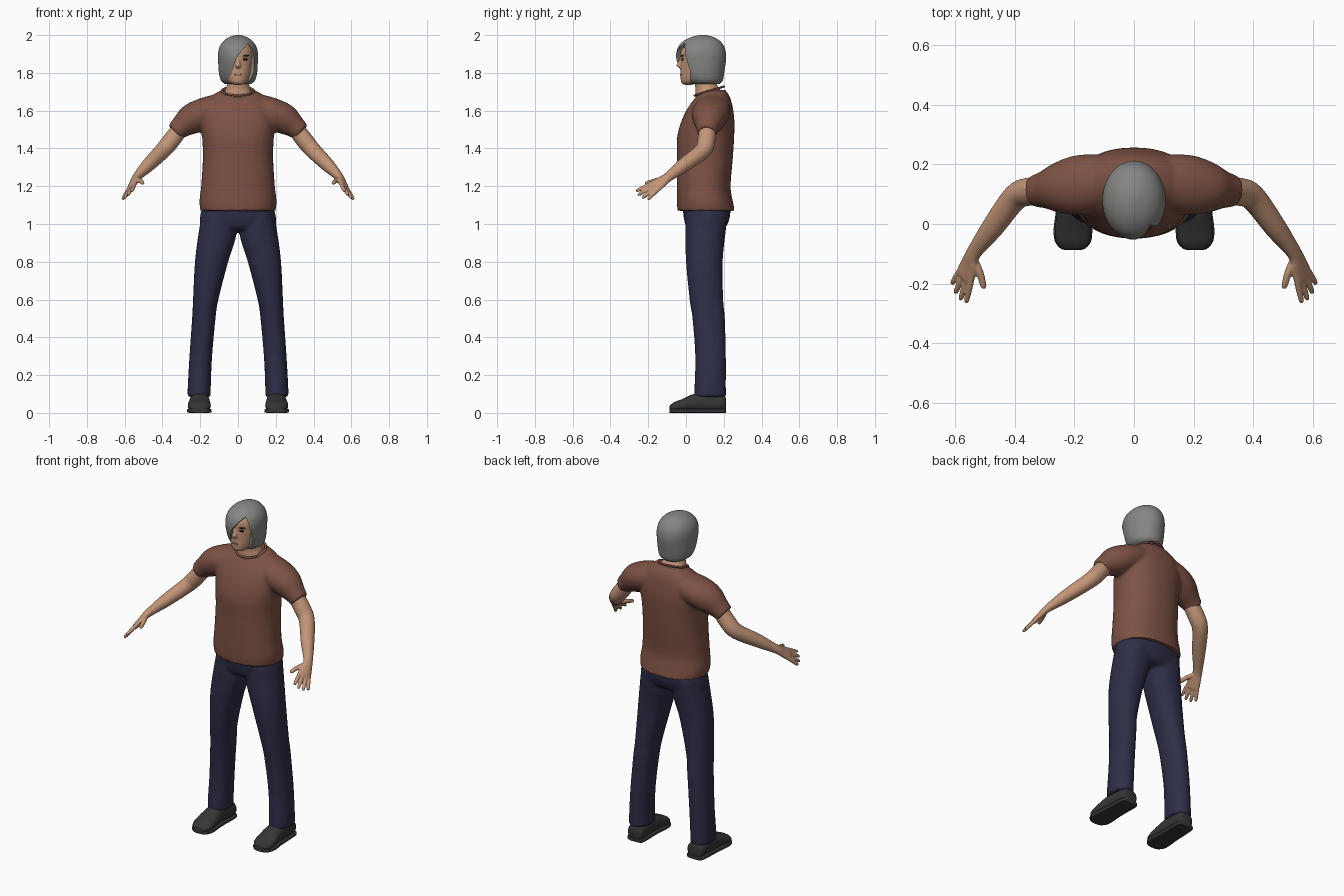
import bpy, bmesh, math
from mathutils import Vector

if "Cube" in bpy.data.objects:
    bpy.data.objects.remove(bpy.data.objects["Cube"])


def material(name, rgb):
    m = bpy.data.materials.new(name)
    m.diffuse_color = (*rgb, 1)
    m.use_nodes = True
    m.node_tree.nodes["Principled BSDF"].inputs["Base Color"].default_value = m.diffuse_color
    return m


SHIRT = material("brown_cloth", (0.205, 0.084, 0.058))
PANTS = material("navy_cloth", (0.027, 0.027, 0.065))
SKIN = material("skin", (0.54, 0.30, 0.185))
HAIR = material("grey_hair", (0.235, 0.235, 0.225))
SHOE = material("black_leather", (0.036, 0.036, 0.037))
DARK = material("dark_eye", (0.02, 0.013, 0.01))
LIPS = material("lip", (0.33, 0.14, 0.10))


def smooth_path(pts, sub):
    """Catmull-Rom through tuples of (x, y, z, radius_u, radius_v)."""
    out, last = [], len(pts) - 1
    for i in range(last):
        a, b, c, d = (pts[max(0, min(last, i + k))] for k in (-1, 0, 1, 2))
        for s in range(sub):
            t = s / sub
            out.append([0.5 * (2 * q + (r - p) * t + (2 * p - 5 * q + 4 * r - w) * t * t
                               + (3 * q - p - 3 * r + w) * t ** 3)
                        for p, q, r, w in zip(a, b, c, d)])
    out.append(list(pts[-1]))
    return out


def tube(bm, pts, side=(1, 0, 0), axis=None, n=32, p=2.0, sub=4):
    """Closed loft of superellipse rings; axis keeps all rings parallel."""
    path, rings = smooth_path(pts, sub), []
    for i, (x, y, z, ru, rv) in enumerate(path):
        a, b = path[max(0, i - 1)], path[min(len(path) - 1, i + 1)]
        t = Vector(axis) if axis else (Vector(b[:3]) - Vector(a[:3])).normalized()
        u = Vector(side)
        u = (u - t * u.dot(t)).normalized()
        v = t.cross(u)
        ring = []
        for k in range(n):
            c, s = math.cos(2 * math.pi * k / n), math.sin(2 * math.pi * k / n)
            cu = math.copysign(abs(c) ** (2 / p), c) * max(ru, 0.002)
            sv = math.copysign(abs(s) ** (2 / p), s) * max(rv, 0.002)
            ring.append(bm.verts.new(Vector((x, y, z)) + u * cu + v * sv))
        rings.append(ring)
    for r0, r1 in zip(rings, rings[1:]):
        for k in range(n):
            bm.faces.new((r0[k], r0[(k + 1) % n], r1[(k + 1) % n], r1[k]))
    bm.faces.new(rings[0])
    bm.faces.new(rings[-1])


def column(bm, rows, **kw):
    """Upright loft from rows of (z, centre_y, radius_x, radius_y)."""
    tube(bm, [(0, cy, z, rx, ry) for z, cy, rx, ry in rows], axis=(0, 0, 1), **kw)


def finish(bm, name, mat, voxel=0, mirror=False, relax=3, cutter=None):
    bmesh.ops.recalc_face_normals(bm, faces=bm.faces[:])
    me = bpy.data.meshes.new(name)
    bm.to_mesh(me)
    bm.free()
    ob = bpy.data.objects.new(name, me)
    bpy.context.collection.objects.link(ob)
    me.materials.append(mat)
    if voxel:
        m = ob.modifiers.new("merge", 'REMESH')
        m.mode, m.voxel_size = 'VOXEL', voxel
        m = ob.modifiers.new("relax", 'SMOOTH')
        m.factor, m.iterations = 0.5, relax
    if cutter:
        m = ob.modifiers.new("cut", 'BOOLEAN')
        m.operation, m.object, m.solver = 'DIFFERENCE', cutter, 'EXACT'
    if mirror:
        ob.modifiers.new("mirror", 'MIRROR')
    bpy.ops.object.select_all(action='DESELECT')
    bpy.context.view_layer.objects.active = ob
    ob.select_set(True)
    for m in list(ob.modifiers):
        bpy.ops.object.modifier_apply(modifier=m.name)
    bpy.ops.object.shade_smooth_by_angle(angle=math.radians(45))
    return ob


def flip(pts, s):
    return [(s * q[0], *q[1:]) for q in pts]


# Shirt: torso and two short sleeves merged together
bm = bmesh.new()
column(bm, [(1.07, .107, .198, .152), (1.12, .1, .204, .148), (1.2, .094, .195, .142),
            (1.35, .1, .186, .148), (1.46, .104, .19, .151), (1.55, .117, .2, .139),
            (1.62, .13, .19, .117), (1.675, .143, .145, .088), (1.71, .15, .085, .058)],
       n=48, p=2.25)
sleeve = [(.06, .145, 1.62, .08, .075), (.12, .14, 1.605, .095, .08), (.19, .13, 1.582, .1, .082),
          (.25, .122, 1.552, .086, .08), (.3, .115, 1.515, .063, .061), (.337, .11, 1.485, .053, .049)]
for s in (1, -1):
    tube(bm, flip(sleeve, s), side=(0, 1, 0))
finish(bm, "shirt", SHIRT, voxel=0.009)

# Collar band, lower at the front
bpy.ops.mesh.primitive_torus_add(major_segments=48, minor_segments=8, major_radius=1,
                                 minor_radius=0.08, location=(0, .123, 1.704),
                                 rotation=(math.radians(17), 0, 0))
collar = bpy.context.object
collar.name = "collar"
collar.scale = (.085, .08, .07)
collar.data.materials.append(SHIRT)
bpy.ops.object.shade_smooth_by_angle(angle=math.radians(60))

# Trousers: pelvis and two legs merged together
bm = bmesh.new()
column(bm, [(1.12, .105, .18, .125), (1.06, .11, .196, .125), (1.0, .108, .202, .113),
            (.97, .105, .175, .09)], n=48, p=2.3)
leg = [(.105, .11, 1.05, .085, .11), (.108, .103, .95, .101, .106), (.14, .097, .8, .088, .097),
       (.171, .108, .6, .067, .089), (.181, .12, .5, .062, .086), (.197, .13, .3, .06, .081),
       (.205, .128, .14, .061, .083), (.205, .128, .085, .062, .084)]
for s in (1, -1):
    tube(bm, flip(leg, s), axis=(0, 0, -1), p=2.2)
finish(bm, "trousers", PANTS, voxel=0.01)

# Shoes: rounded upper plus a flat sole
upper = [(.2, .212, .045, .03, .03), (.2, .195, .05, .05, .045), (.203, .1, .055, .053, .052),
         (.204, .04, .053, .055, .047), (.205, -.02, .039, .061, .034), (.205, -.06, .032, .056, .026),
         (.205, -.083, .027, .036, .015), (.205, -.088, .025, .015, .006)]
bm = bmesh.new()
tube(bm, upper, axis=(0, -1, 0), p=2.3)
finish(bm, "shoe", SHOE, mirror=True)
bm = bmesh.new()
tube(bm, [(x, y, .011, w + .004, .011) for x, y, z, w, h in upper], axis=(0, -1, 0), p=6)
finish(bm, "shoe_sole", SHOE, mirror=True)

# Arms: forearm flowing into palm, fingers and thumb
across = Vector((.59, .54, -.59)).normalized()
along = Vector((.29, -.79, -.55)).normalized()
knuckle = Vector((.566, -.174, 1.193))
bm = bmesh.new()
tube(bm, [(.29, .115, 1.525, .044, .044), (.355, .108, 1.44, .047, .046), (.4, .088, 1.387, .044, .043),
          (.475, -.012, 1.312, .038, .036), (.537, -.095, 1.248, .027, .022),
          (.552, -.135, 1.22, .036, .018), (.566, -.174, 1.193, .042, .015),
          (.57, -.185, 1.185, .036, .01)], side=across)
for off, length in ((-.031, .084), (-.011, .092), (.011, .086), (.031, .066)):
    base = knuckle + across * off
    stops = [(-.01, .011), (length * .5, .0105), (length * .9, .0085), (length, .004)]
    tube(bm, [(*(base + along * d + across * off * .45 * d / length), r, r) for d, r in stops],
         side=across, n=12)
tube(bm, [(.542, -.112, 1.236, .014, .014), (.519, -.16, 1.23, .013, .013),
          (.506, -.205, 1.218, .0105, .0105), (.502, -.217, 1.214, .005, .005)], side=across, n=12)
finish(bm, "arm", SKIN, voxel=0.004, mirror=True, relax=2)

# Neck
bm = bmesh.new()
column(bm, [(1.65, .125, .085, .075), (1.69, .122, .078, .073), (1.72, .112, .064, .062),
            (1.75, .102, .056, .056), (1.8, .1, .055, .055)])
finish(bm, "neck", SKIN)

# Head with nose
bm = bmesh.new()
column(bm, [(1.737, .01, .02, .02), (1.75, .025, .045, .05), (1.78, .05, .065, .079),
            (1.82, .07, .078, .099), (1.87, .075, .086, .104), (1.92, .08, .084, .108),
            (1.96, .085, .065, .085), (1.975, .085, .03, .04)], n=40)
tube(bm, [(0, -.022, 1.885, .007, .006), (0, -.031, 1.86, .01, .011), (0, -.037, 1.838, .015, .014),
          (0, -.03, 1.826, .01, .006)], axis=(0, 0, -1), n=16)
finish(bm, "head", SKIN, voxel=0.005, relax=2)


# Flat facial details
def blob(name, loc, scale, mat, tilt=0):
    bpy.ops.mesh.primitive_uv_sphere_add(segments=20, ring_count=10, radius=1,
                                         location=loc, rotation=(0, tilt, .25 if loc[0] > 0 else 0))
    ob = bpy.context.object
    ob.name = name
    ob.scale = scale
    ob.data.materials.append(mat)
    bpy.ops.object.shade_smooth_by_angle(angle=math.radians(60))


blob("eye", (.037, -.019, 1.872), (.016, .004, .007), DARK)
blob("eyebrow", (.038, -.019, 1.89), (.022, .005, .004), DARK, -.1)
blob("mouth", (0, -.029, 1.79), (.022, .004, .005), LIPS)

# Hair: rounded bob with a side-swept opening for the face
bm = bmesh.new()
outline = [(.055, 1.957), (.02, 1.918), (-.01, 1.875), (-.028, 1.82), (-.04, 1.77), (-.05, 1.7),
           (.08, 1.7), (.086, 1.8), (.086, 1.87), (.075, 1.925)]
front = bm.faces.new([bm.verts.new((x, -.3, z)) for x, z in outline])
moved = bmesh.ops.extrude_face_region(bm, geom=[front])["geom"]
for v in moved:
    if isinstance(v, bmesh.types.BMVert):
        v.co.y = .02
if len(bm.faces) == len(outline) + 1:
    bm.faces.new([v for v in bm.verts if v.co.y < -.2])
cutter = finish(bm, "face_opening", HAIR)
cutter.hide_render = True
bm = bmesh.new()
column(bm, [(1.742, .1, .07, .08), (1.76, .095, .09, .1), (1.8, .087, .101, .115),
            (1.86, .081, .105, .13), (1.9, .08, .106, .132), (1.94, .081, .097, .121),
            (1.97, .084, .075, .095), (1.99, .087, .045, .058), (2.0, .088, .012, .016)], n=48)
finish(bm, "hair", HAIR, cutter=cutter)
bpy.data.objects.remove(cutter)
